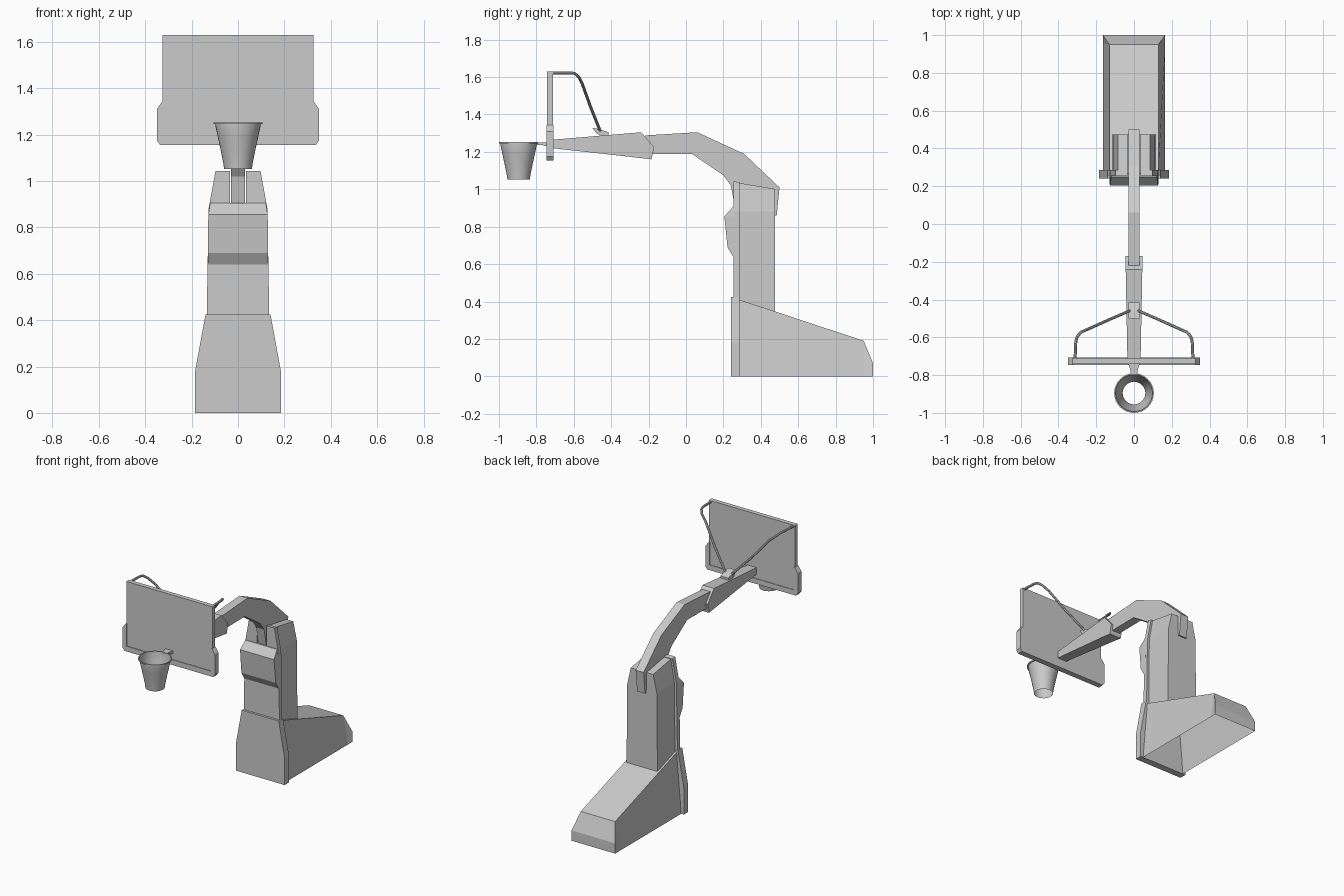
import bpy, bmesh, math
from mathutils import Vector

if "Cube" in bpy.data.objects:
    bpy.data.objects.remove(bpy.data.objects["Cube"])

grey = bpy.data.materials.new("light_grey")
grey.use_nodes = True
grey.diffuse_color = (0.6, 0.6, 0.6, 1)
grey.node_tree.nodes["Principled BSDF"].inputs["Base Color"].default_value = (0.6, 0.6, 0.6, 1)


def finish(name, bm):
    bmesh.ops.recalc_face_normals(bm, faces=bm.faces)
    mesh = bpy.data.meshes.new(name)
    bm.to_mesh(mesh)
    bm.free()
    mesh.materials.append(grey)
    obj = bpy.data.objects.new(name, mesh)
    bpy.context.collection.objects.link(obj)
    return obj


def skin(name, rings, closed=True, caps=True):
    """Bridge successive rings of points with quads."""
    bm = bmesh.new()
    rows = [[bm.verts.new(p) for p in ring] for ring in rings]
    n = len(rows[0])
    for a, b in zip(rows, rows[1:]):
        for i in range(n if closed else n - 1):
            j = (i + 1) % n
            bm.faces.new((a[i], a[j], b[j], b[i]))
    if caps:
        bm.faces.new(rows[0])
        bm.faces.new(rows[-1])
    return finish(name, bm)


def stack(name, sections):
    """Vertical loft; section = z, front y, back y, x from, x to, drop at the back."""
    return skin(name, [[(x0, y0, z), (x1, y0, z), (x1, y1, z - d), (x0, y1, z - d)]
                       for z, y0, y1, x0, x1, d in sections])


def beam(name, stations):
    """Lengthwise loft; station = upper (y, z), lower (y, z), half width."""
    return skin(name, [[(-w, *up), (w, *up), (w, *low), (-w, *low)]
                       for up, low, w in stations])


def plate(name, outline, y0, y1):
    """Upright plate from the right half of its outline, mirrored."""
    loop = outline + [(-x, z) for x, z in reversed(outline)]
    return skin(name, [[(x, y, z) for x, z in loop] for y in (y0, y1)])


# Base: open-bottomed sloping shell and the front panel
skin("base_shell", [[(-0.165, y, 0), (-w, y, z), (w, y, z), (0.165, y, 0)]
                    for y, z, w in ((0.285, 0.41, 0.13), (0.95, 0.19, 0.13), (1.0, 0.07, 0.165))],
     closed=False, caps=False)
skin("base_back", [[(-0.165, 1, 0), (0.165, 1, 0)], [(-0.165, 1, 0.07), (0.165, 1, 0.07)]],
     closed=False, caps=False)
plate("base_front_panel", [(0.185, 0), (0.185, 0.18), (0.14, 0.425)], 0.24, 0.287)

# Column: solid lower part, two cheeks around the arm slot
stack("column", [(0.3, 0.28, 0.475, -0.117, 0.117, 0), (0.88, 0.28, 0.475, -0.112, 0.112, 0)])
stack("column_front", [(0.4, 0.255, 0.285, -0.135, 0.135, 0), (0.88, 0.255, 0.285, -0.127, 0.127, 0)])
for side, s in (("left", 1), ("right", -1)):
    stack(side + "_cheek", [(0.88, 0.28, 0.475, s * 0.035, s * 0.112, 0),
                            (1.035, 0.28, 0.475, s * 0.035, s * 0.085, 0.033)])
    stack(side + "_cheek_front", [(0.88, 0.255, 0.285, s * 0.035, s * 0.127, 0),
                                  (1.043, 0.255, 0.285, s * 0.035, s * 0.097, 0.005)])

# Bulging pad on the column front
stack("column_pad", [(0.64, 0.252, 0.27, -0.13, 0.13, 0), (0.69, 0.222, 0.27, -0.13, 0.13, 0),
                     (0.855, 0.205, 0.27, -0.128, 0.128, 0), (0.905, 0.25, 0.27, -0.12, 0.12, 0)])

# Bent main arm and its tapered extension
beam("main_arm", [((-0.22, 1.288), (-0.22, 1.187), 0.03), ((0.06, 1.305), (0.03, 1.19), 0.03),
                  ((0.31, 1.19), (0.2, 1.075), 0.03), ((0.5, 1.01), (0.24, 1.02), 0.03),
                  ((0.485, 0.86), (0.27, 0.86), 0.03)])
beam("arm_extension", [((-0.715, 1.265), (-0.715, 1.22), 0.035), ((-0.24, 1.305), (-0.24, 1.167), 0.044),
                       ((-0.17, 1.225), (-0.185, 1.16), 0.045)])

# Backboard with padding around the lower edge
plate("backboard", [(0.325, 1.16), (0.325, 1.63)], -0.742, -0.712)
plate("lower_padding", [(0.335, 1.155), (0.35, 1.175), (0.35, 1.19), (0.318, 1.19)], -0.747, -0.708)
for side, s in (("left", 1), ("right", -1)):
    ends = [(0.318, 1.185), (0.35, 1.185), (0.35, 1.31), (0.325, 1.345), (0.318, 1.345)]
    skin(side + "_padding", [[(s * x, y, z) for x, z in ends] for y in (-0.747, -0.708)])

# Hoop and net as a thin open shell
rings = []
for r, z in ((0.098, 1.245), (0.105, 1.245), (0.105, 1.253), (0.098, 1.253), (0.098, 1.24),
             (0.087, 1.19), (0.074, 1.13), (0.064, 1.08), (0.06, 1.052)):
    rings.append([(r * math.cos(t * math.tau / 32), -0.895 + r * math.sin(t * math.tau / 32), z)
                  for t in range(32)])
net = skin("hoop_and_net", rings, caps=False)
beam("hoop_bracket", [((-0.8, 1.25), (-0.8, 1.238), 0.015), ((-0.765, 1.25), (-0.765, 1.236), 0.022),
                      ((-0.74, 1.25), (-0.74, 1.228), 0.03)])

# Mount on the arm and the two bent stay rods
beam("stay_mount", [((-0.5, 1.328), (-0.48, 1.3), 0.03), ((-0.465, 1.322), (-0.455, 1.285), 0.03),
                    ((-0.415, 1.305), (-0.415, 1.285), 0.03)])
for side, s in (("left", 1), ("right", -1)):
    path = [(0.312, -0.712, 1.622), (0.308, -0.62, 1.622), (0.3, -0.595, 1.62), (0.28, -0.572, 1.6),
            (0.24, -0.555, 1.565), (0.14, -0.51, 1.44), (0.02, -0.458, 1.31)]
    pts = [Vector((s * x, y, z)) for x, y, z in path]
    tube = []
    for i, p in enumerate(pts):
        t = (pts[min(i + 1, len(pts) - 1)] - pts[max(i - 1, 0)]).normalized()
        u = t.cross(Vector((s, 1, 0))).normalized()
        v = t.cross(u)
        tube.append([p + 0.008 * (u * math.cos(a * math.tau / 8) + v * math.sin(a * math.tau / 8))
                     for a in range(8)])
    rod = skin(side + "_stay_rod", tube)
    rod.select_set(True)

# Smooth the round parts
net.select_set(True)
bpy.context.view_layer.objects.active = net
bpy.ops.object.shade_smooth_by_angle(angle=math.radians(40))
